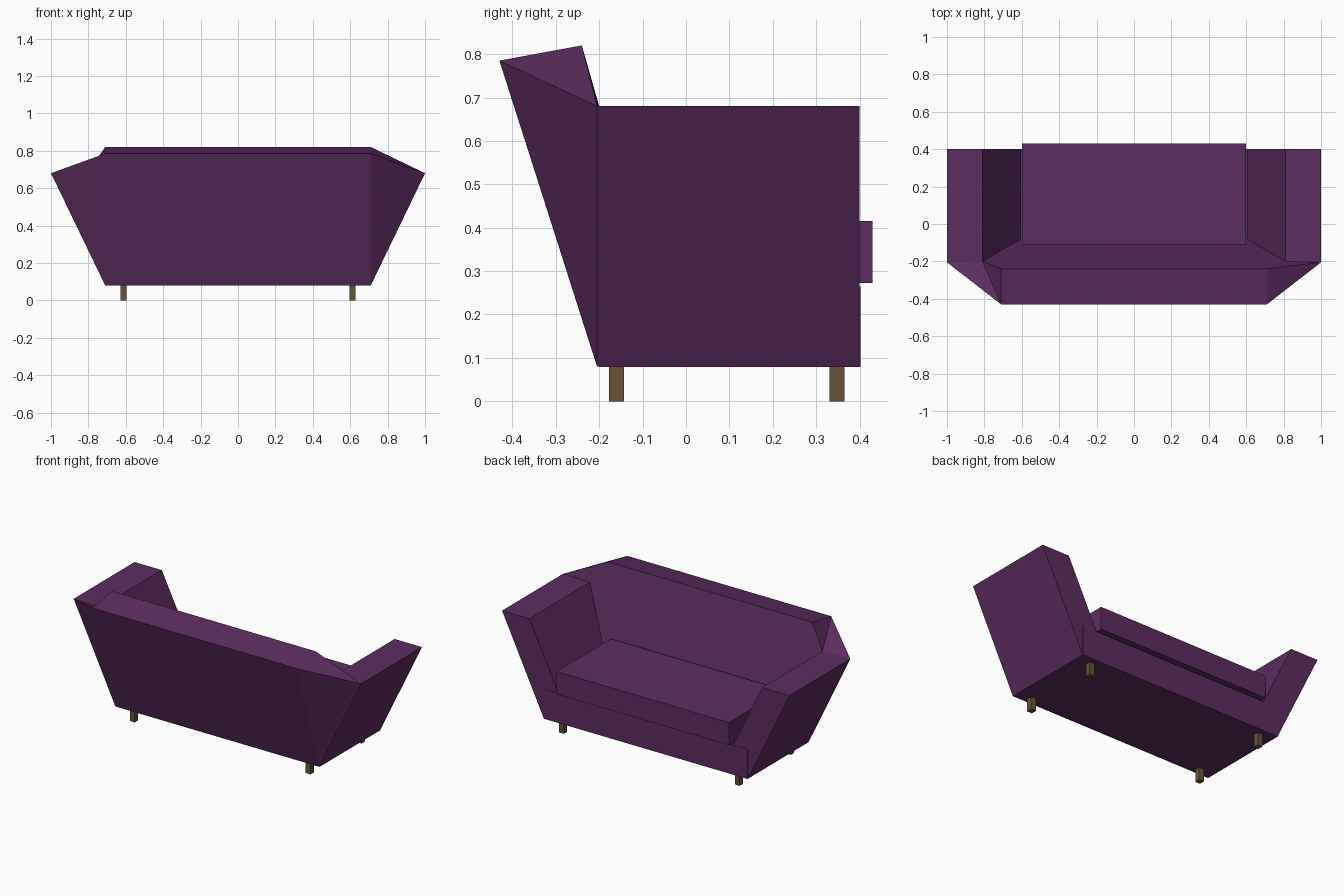
import bpy
import bmesh

cube = bpy.data.objects.get("Cube")
if cube:
    bpy.data.objects.remove(cube, do_unlink=True)


def make_material(name, rgb):
    mat = bpy.data.materials.new(name)
    mat.use_nodes = True
    mat.diffuse_color = (*rgb, 1)
    mat.node_tree.nodes["Principled BSDF"].inputs["Base Color"].default_value = (*rgb, 1)
    return mat


purple = make_material("purple_fabric", (0.105, 0.027, 0.112))
wood = make_material("brown_wood", (0.135, 0.085, 0.042))


def add_object(name, bm, mat):
    bmesh.ops.recalc_face_normals(bm, faces=bm.faces)
    mesh = bpy.data.meshes.new(name)
    bm.to_mesh(mesh)
    bm.free()
    mesh.materials.append(mat)
    obj = bpy.data.objects.new(name, mesh)
    bpy.context.collection.objects.link(obj)
    return obj


def add_box(name, low, high, mat):
    bm = bmesh.new()
    bmesh.ops.create_cube(bm, size=1)
    for v in bm.verts:
        v.co = [(a + b) / 2 + c * (b - a) for a, b, c in zip(low, high, v.co)]
    return add_object(name, bm, mat)


# Arms and backrest: one section (outer foot, outer top, inner top, inner foot)
# carried from one arm end around the back to the other
arm_end = [(0.71, 0.4, 0.08), (1, 0.4, 0.68), (0.81, 0.4, 0.68), (0.605, 0.4, 0.26)]
corner = [(0.71, -0.205, 0.08), (1, -0.205, 0.68), (0.81, -0.2, 0.68), (0.605, -0.08, 0.26)]
back = [(0.71, -0.205, 0.08), (0.71, -0.43, 0.785), (0.71, -0.24, 0.82), (0.605, -0.08, 0.26)]


def mirrored(section):
    return [(-x, y, z) for x, y, z in section]


sections = [arm_end, corner, back, mirrored(back), mirrored(corner), mirrored(arm_end)]
bm = bmesh.new()
rings = []
for section in sections:
    ring = [bm.verts.new(p) for p in section]
    # the corner and back sections share their foot points
    if section in (back, mirrored(corner)):
        for i in (0, 3):
            bm.verts.remove(ring[i])
            ring[i] = rings[-1][i]
    rings.append(ring)


def add_face(verts):
    bm.faces.new(list(dict.fromkeys(verts)))


for a, b in zip(rings, rings[1:]):
    for i in range(3):
        quad = [a[i], a[i + 1], b[i + 1], b[i]]
        if i == 1 and a in (rings[1], rings[3]):
            # bent top of each corner, split along its crease
            add_face([quad[0], quad[1], quad[2]])
            add_face([quad[0], quad[2], quad[3]])
        else:
            add_face(quad)
for ring in (rings[0], rings[-1]):
    add_face(ring)
add_object("arms_and_backrest", bm, purple)

# Seat base and cushion
add_box("seat_base", (-0.71, -0.2, 0.079), (0.71, 0.402, 0.265), purple)
add_box("seat_cushion", (-0.6, -0.11, 0.273), (0.6, 0.43, 0.415), purple)

# Legs
for side, x in (("left", 0.612), ("right", -0.612)):
    for end, y in (("front", -0.16), ("back", 0.348)):
        add_box(f"{end}_{side}_leg", (x - 0.017, y - 0.017, 0),
                (x + 0.017, y + 0.017, 0.09), wood)
